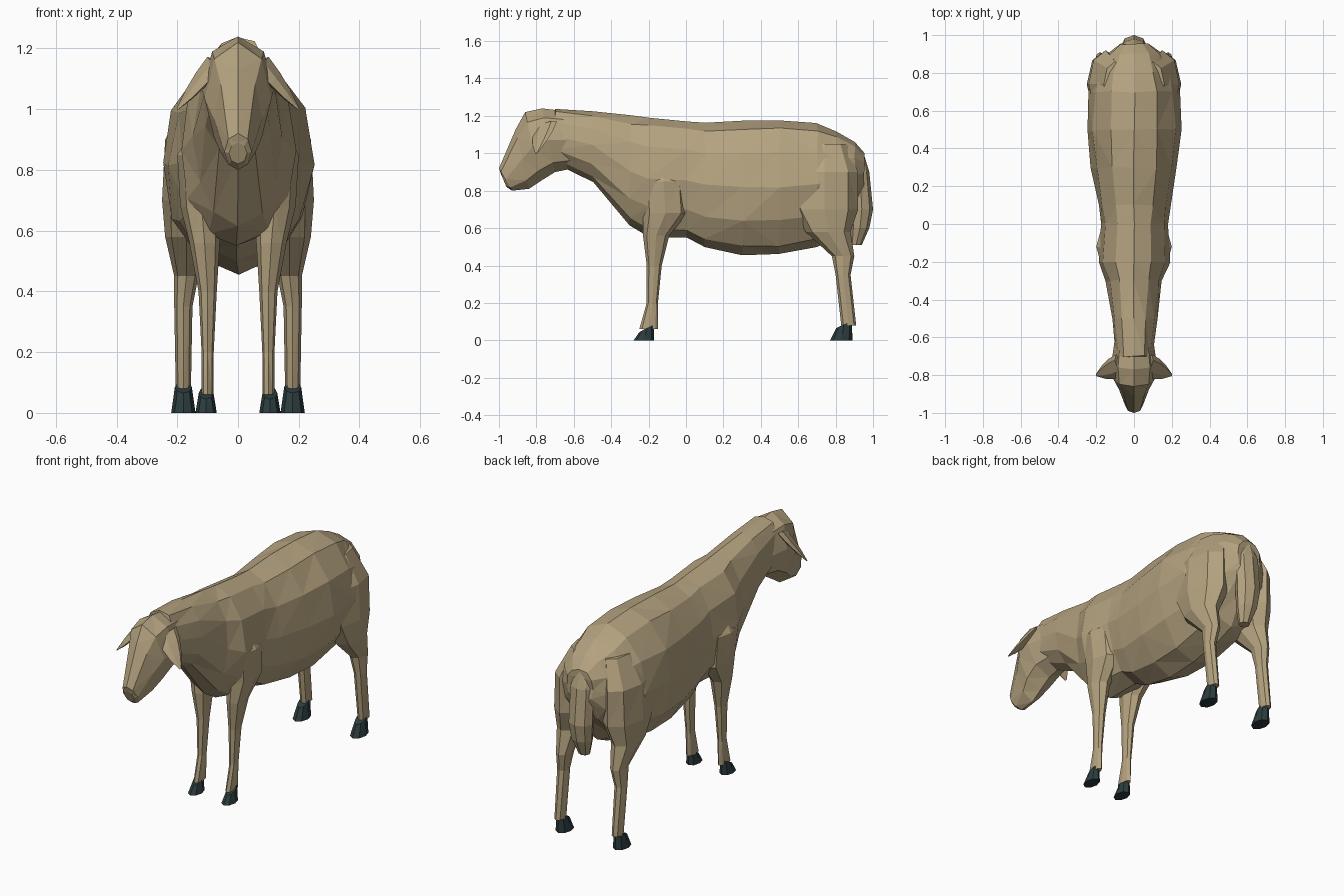
import bpy, bmesh, math, random
from mathutils import Vector

random.seed(4)
cube = bpy.data.objects.get("Cube")
if cube:
    bpy.data.objects.remove(cube, do_unlink=True)


def make_material(name, red, green, blue):
    colour = (red, green, blue, 1)
    mat = bpy.data.materials.new(name)
    mat.use_nodes = True
    mat.diffuse_color = colour
    bsdf = next(node for node in mat.node_tree.nodes if node.type == "BSDF_PRINCIPLED")
    bsdf.inputs["Base Color"].default_value = colour
    return mat


wool = make_material("wool_tan", .46, .365, .215)
horn = make_material("hoof_dark", .025, .045, .048)


def loft(name, rings, sides, mat, jitter=0):
    """Skin elliptical rings given as (centre, half axis across, half axis along)."""
    bm = bmesh.new()
    loops = []
    for centre, across, along in rings:
        loop = []
        for index in range(sides):
            angle = math.tau * index / sides
            wobble = Vector([random.uniform(-jitter, jitter) for axis in "xyz"])
            point = centre + across * math.cos(angle) + along * math.sin(angle)
            loop.append(bm.verts.new(point + wobble))
        loops.append(loop)
    for lower, upper in zip(loops, loops[1:]):
        for index in range(sides):
            previous = index - 1
            bm.faces.new((lower[previous], lower[index], upper[index], upper[previous]))
    bm.faces.new(loops[0])
    bm.faces.new(loops[-1])
    bmesh.ops.recalc_face_normals(bm, faces=bm.faces)
    bmesh.ops.triangulate(bm, faces=bm.faces, quad_method="SHORT_EDGE")
    mesh = bpy.data.meshes.new(name)
    bm.to_mesh(mesh)
    bm.free()
    mesh.materials.append(mat)
    obj = bpy.data.objects.new(name, mesh)
    bpy.context.collection.objects.link(obj)


def section(top_y, top_z, bottom_y, bottom_z, half_width):
    """Ring standing across the spine."""
    top = Vector((0, top_y, top_z))
    bottom = Vector((0, bottom_y, bottom_z))
    return (top + bottom) / 2, Vector((half_width, 0, 0)), (top - bottom) / 2


def slice_at(z, y, half_depth, x, half_width, tilt=0):
    """Ring lying across a limb."""
    return Vector((x, y, z)), Vector((half_width, 0, 0)), Vector((0, half_depth, tilt))


def limb(name, side, rows, sides=8):
    rings = [slice_at(z, y, depth, side * x, width) for z, y, depth, x, width in rows]
    loft(name, rings, sides, wool)


def hoof(name, x, y, half_depth, half_width, height):
    """Wedge that narrows upward, with its top rim raised at the heel."""
    rings = []
    for rise in (0, .4, 1):
        shrink = 1 - rise * .3
        rings.append(slice_at(height * rise, y + rise * .015, half_depth * shrink,
                              x, half_width * shrink, rise * .02))
    loft(name, rings, 8, horn)


def ear(name, side):
    """Flat drooping leaf that tapers to the tip."""
    root = Vector((side * .08, -.75, 1.15))
    tip = Vector((side * .2, -.8, 1))
    rings = []
    for step in range(4):
        reach = step / 3
        width = .06 * (1 - reach ** 2 * .9)
        rings.append((root.lerp(tip, reach), Vector((side * width / 4, width, width / 3)),
                      Vector((side * width / 4, 0, width / 4))))
    loft(name, rings, 6, wool)


# Trunk and neck: y, belly height, back height, half width
trunk = [
    (-.7, .95, 1.24, .1),
    (-.5, .85, 1.23, .12),
    (-.3, .62, 1.2, .15),
    (-.2, .55, 1.19, .19),
    (0, .55, 1.17, .18),
    (.1, .5, 1.16, .19),
    (.3, .46, 1.17, .23),
    (.5, .46, 1.18, .25),
    (.7, .5, 1.16, .24),
    (.8, .55, 1.12, .21),
    (.9, .7, 1.06, .15),
    (.95, .8, 1, .08),
]
loft("body", [section(y, back, y, belly, width) for y, belly, back, width in trunk],
     12, wool, .006)

# Head tapering to the muzzle
skull = [
    (-.6, 1.22, -.6, .92, .1),
    (-.77, 1.24, -.7, .9, .12),
    (-.86, 1.22, -.78, .85, .11),
    (-.91, 1.13, -.84, .81, .08),
    (-1, .92, -.93, .8, .045),
    (-.99, .89, -.96, .82, .03),
]
loft("head", [section(*row) for row in skull], 8, wool)

# Limb rows: height, y, half depth, x, half width
tail = [
    (1, .9, .05, 0, .04),
    (.9, .93, .05, 0, .07),
    (.7, .94, .06, 0, .07),
    (.6, .93, .05, 0, .06),
    (.51, .91, .03, 0, .03),
]
front_leg = [
    (.95, -.13, .06, .1, .04),
    (.85, -.12, .12, .12, .08),
    (.68, -.11, .12, .12, .07),
    (.56, -.16, .07, .11, .05),
    (.4, -.17, .04, .1, .03),
    (.2, -.18, .03, .1, .02),
    (.06, -.2, .05, .1, .02),
]
hind_leg = [
    (1.05, .74, .12, .1, .06),
    (.9, .74, .18, .15, .09),
    (.7, .74, .18, .15, .1),
    (.58, .76, .12, .17, .07),
    (.45, .84, .06, .17, .04),
    (.35, .84, .04, .18, .03),
    (.08, .87, .04, .18, .025),
]
limb("tail", 1, tail)

# Paired parts
for side, tag in ((1, "left"), (-1, "right")):
    ear(tag + "_ear", side)
    limb(tag + "_front_leg", side, front_leg)
    limb(tag + "_hind_leg", side, hind_leg)
    hoof(tag + "_front_hoof", side * .105, -.225, .055, .035, .065)
    hoof(tag + "_hind_hoof", side * .18, .83, .06, .04, .085)
